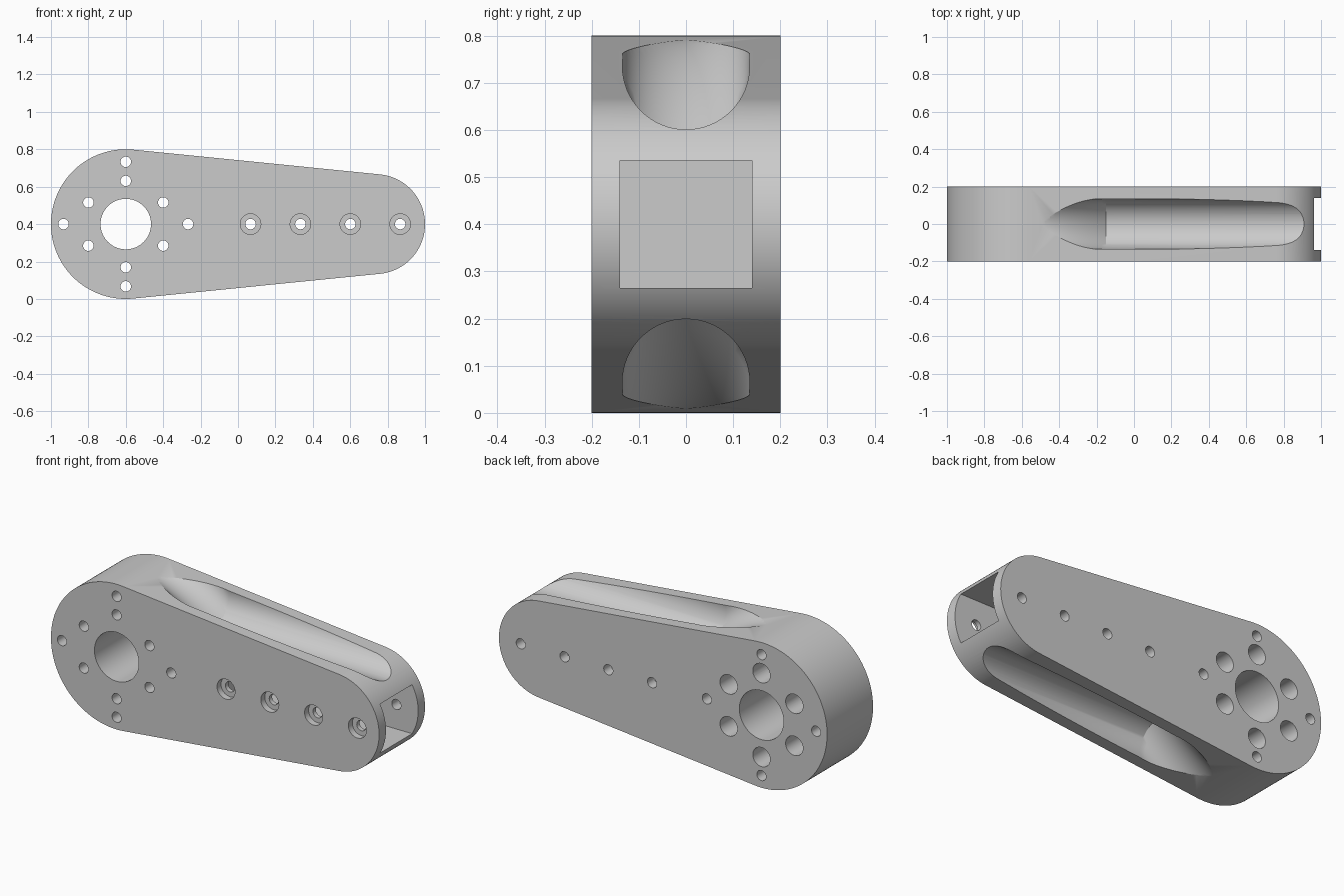
import bpy, bmesh
from math import sin, cos, pi, radians, asin
from mathutils import Matrix

cube = bpy.data.objects.get("Cube")
if cube:
    bpy.data.objects.remove(cube, do_unlink=True)

HUB_X, END_X, MID_Z = -0.6, 0.733, 0.4
HUB_R, END_R, HALF_Y = 0.4, 0.267, 0.2
BORE = 0.028

grey = bpy.data.materials.new("plain_grey")
grey.use_nodes = True
grey.diffuse_color = (0.6, 0.6, 0.6, 1)
grey.node_tree.nodes["Principled BSDF"].inputs["Base Color"].default_value = (0.6, 0.6, 0.6, 1)


def make_object(name, bm):
    bmesh.ops.recalc_face_normals(bm, faces=bm.faces)
    mesh = bpy.data.meshes.new(name)
    bm.to_mesh(mesh)
    bm.free()
    mesh.materials.append(grey)
    obj = bpy.data.objects.new(name, mesh)
    bpy.context.collection.objects.link(obj)
    return obj


def loft(name, rings):
    """Skin a row of matching rings and cap both ends."""
    bm = bmesh.new()
    loops = [[bm.verts.new(p) for p in ring] for ring in rings]
    n = len(loops[0])
    for a, b in zip(loops, loops[1:]):
        for i in range(n):
            j = (i + 1) % n
            bm.faces.new((a[i], a[j], b[j], b[i]))
    bm.faces.new(loops[0])
    bm.faces.new(loops[-1])
    return make_object(name, bm)


def arc(cx, radius, start, end, steps):
    angles = [start + (end - start) * i / steps for i in range(steps + 1)]
    return [(cx + radius * cos(a), MID_Z + radius * sin(a)) for a in angles]


# Arm body: two rounded ends joined by tangent sides
lean = pi / 2 - asin((HUB_R - END_R) / (END_X - HUB_X))
outline = arc(END_X, END_R, -lean, lean, 48) + arc(HUB_X, HUB_R, lean, 2 * pi - lean, 80)
body = loft("arm_body", [[(x, y, z) for x, z in outline] for y in (-HALF_Y, HALF_Y)])


def cut(cutter):
    cutter.hide_render = True
    mod = body.modifiers.new("cut", 'BOOLEAN')
    mod.operation = 'DIFFERENCE'
    mod.solver = 'EXACT'
    mod.object = cutter
    bpy.context.view_layer.objects.active = body
    bpy.ops.object.modifier_apply(modifier=mod.name)
    bpy.data.objects.remove(cutter, do_unlink=True)


def drill(x, z, radius, y0=-0.3, y1=0.3, sides=32):
    ring = [(x + radius * cos(2 * pi * i / sides), z + radius * sin(2 * pi * i / sides))
            for i in range(sides)]
    cut(loft("drill_cutter", [[(px, y, pz) for px, pz in ring] for y in (y0, y1)]))


# Round grooves along the upper and lower edges, fading out at the hub
GROOVE_R = 0.135
stations = [(-0.57, 0.825)]
for i in range(15):
    t = i / 14
    stations.append((-0.5 + 0.35 * t, 0.793 - 0.035 * t - 0.157 * t ** 1.6))
stations.append((1.1, stations[-1][1]))
for side in (1, -1):
    rings = []
    for x, floor in stations:
        rise = floor + GROOVE_R - MID_Z
        rings.append([(x, GROOVE_R * sin(2 * pi * i / 64),
                       MID_Z + side * (rise - GROOVE_R * cos(2 * pi * i / 64)))
                      for i in range(64)])
    cut(loft("groove_cutter", rings))

# Square socket in the narrow end
bm = bmesh.new()
bmesh.ops.create_cube(bm, size=1, matrix=Matrix.Translation((0.55, 0, MID_Z))
                      @ Matrix.Diagonal((1.1, 0.28, 0.27, 1)))
cut(make_object("socket_cutter", bm))

# Hub bore with its ring of counterbored holes and four outer holes
drill(HUB_X, MID_Z, 0.135, sides=64)
for k in range(6):
    a = radians(30 + 60 * k)
    x, z = HUB_X + 0.231 * cos(a), MID_Z + 0.231 * sin(a)
    drill(x, z, BORE)
    drill(x, z, 0.053, y0=-0.1)
for k in range(4):
    a = k * pi / 2
    drill(HUB_X + 0.333 * cos(a), MID_Z + 0.333 * sin(a), BORE)

# Clamp screw holes, recessed on the front
for k in range(4):
    x = 0.067 + 0.2667 * k
    drill(x, MID_Z, BORE)
    drill(x, MID_Z, 0.055, y1=-0.165)

# Smooth curved walls, sharp rims
bpy.ops.object.select_all(action='DESELECT')
body.select_set(True)
bpy.context.view_layer.objects.active = body
bpy.ops.object.shade_smooth_by_angle(angle=radians(25))
